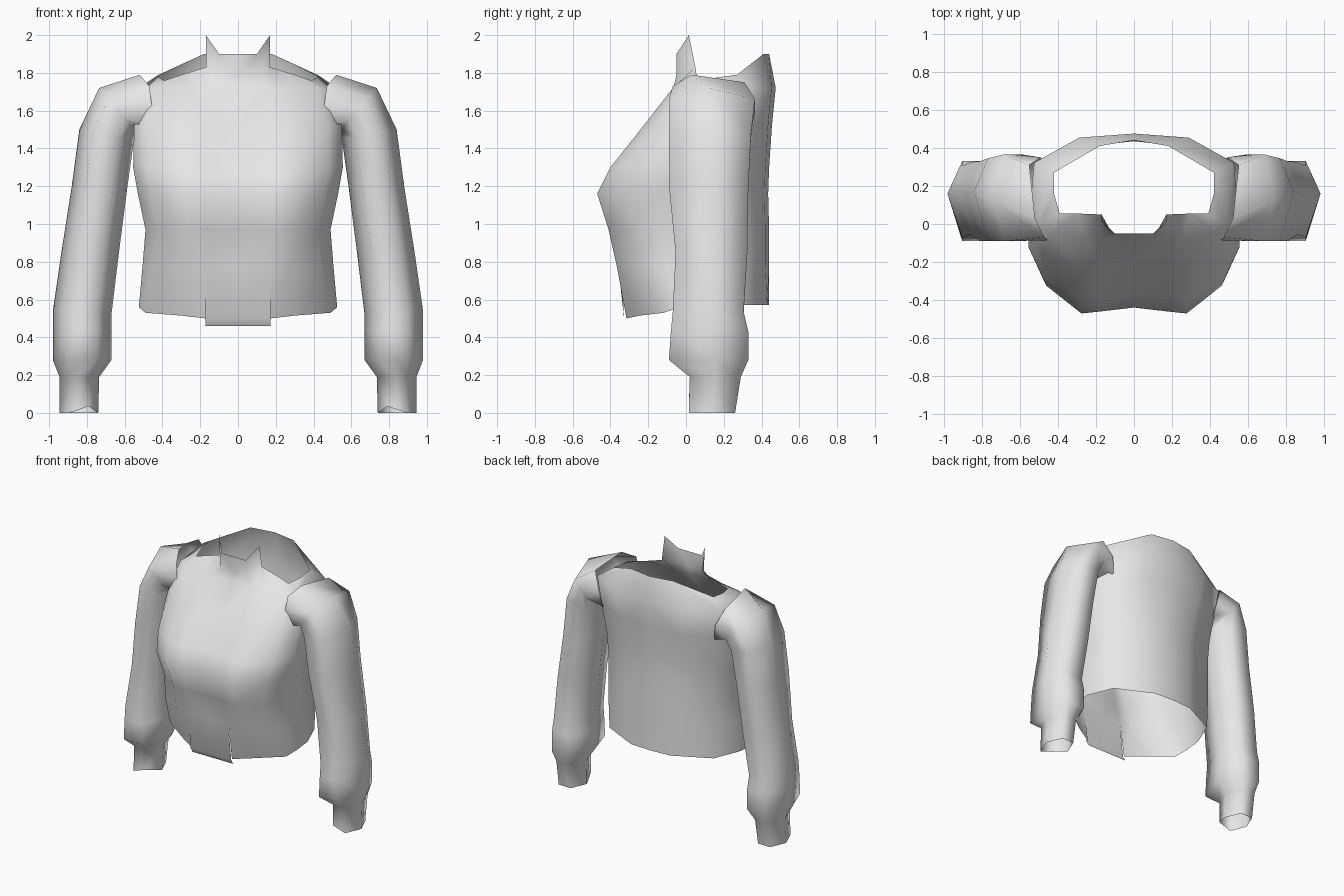
import bpy
import bmesh

cube = bpy.data.objects.get("Cube")
if cube:
    bpy.data.objects.remove(cube)

GREY = 0.8
cloth = bpy.data.materials.new("light grey cloth")
cloth.use_nodes = True
cloth.diffuse_color = (GREY, GREY, GREY, 1)
cloth.node_tree.nodes["Principled BSDF"].inputs["Base Color"].default_value = (GREY, GREY, GREY, 1)


def finish(bm, name):
    """Turn a half mesh into a smooth object mirrored across x."""
    bmesh.ops.recalc_face_normals(bm, faces=bm.faces)
    mesh = bpy.data.meshes.new(name)
    bm.to_mesh(mesh)
    bm.free()
    mesh.materials.append(cloth)
    for poly in mesh.polygons:
        poly.use_smooth = True
    obj = bpy.data.objects.new(name, mesh)
    bpy.context.scene.collection.objects.link(obj)
    mirror = obj.modifiers.new("mirror", "MIRROR")
    mirror.use_clip = True
    mirror.merge_threshold = 0.002
    return obj


def bridge(bm, lower, upper, closed=False):
    """Join two rows of vertices with quads."""
    count = len(lower)
    for i in range(count if closed else count - 1):
        j = (i + 1) % count
        bm.faces.new((lower[i], lower[j], upper[j], upper[i]))


def add_row(bm, points):
    return [bm.verts.new(p) for p in points]


# Bodice: half cross-section from centre front round to the side, then the back
MID_Y = 0.05
FRONT_SECTION = [(0, 0.94), (0.335, 0.98), (0.52, 1), (0.87, 0.72), (1, 0.38), (1, 0)]
# height, half width, front y, back y, half width of the back panel
BODY = [(0.78, 0.505, -0.367, 0.44, 0.445),
        (0.97, 0.49, -0.41, 0.44, 0.445),
        (1.16, 0.53, -0.47, 0.435, 0.45),
        (1.3, 0.555, -0.4, 0.44, 0.46),
        (1.52, 0.55, -0.225, 0.455, 0.5),
        (1.72, 0.49, -0.07, 0.475, 0.525)]
HEM = [(0.17, -0.315, 0.5), (0.3, -0.245, 0.515), (0.49, -0.12, 0.53),
       (0.525, -0.03, 0.56), (0.52, 0.1, 0.57), (0.44, 0.295, 0.57),
       (0.165, 0.43, 0.57), (0, 0.44, 0.57)]
NECKLINE = [(0, -0.05, 1.78), (0.115, -0.05, 1.79), (0.17, 0.05, 1.83),
            (0.3, 0.055, 1.79), (0.39, 0.055, 1.76), (0.42, 0.16, 1.775),
            (0.42, 0.27, 1.79), (0.18, 0.41, 1.9), (0, 0.44, 1.9)]

bm = bmesh.new()
rows = []
for z, width, front, back, panel in BODY:
    row = [(u * width, MID_Y + v * (front - MID_Y), z) for u, v in FRONT_SECTION]
    depth = back - MID_Y
    row += [(panel, MID_Y + 0.64 * depth, z),
            (1.5 * panel - 0.5, MID_Y + 0.95 * depth, z),
            (0, back, z)]
    rows.append(add_row(bm, row))
rows.append(add_row(bm, NECKLINE))
for lower, upper in zip(rows, rows[1:]):
    bridge(bm, lower, upper)
bridge(bm, add_row(bm, HEM), rows[0][1:])

# Front tab hanging between the two hem slits, tucked under at its end
tab_bend = add_row(bm, [(x, -0.328, 0.5) for x in (0, 0.172)])
tab_end = add_row(bm, [(x, -0.303, 0.46) for x in (0, 0.172)])
bridge(bm, tab_bend, rows[0][:2])
bridge(bm, tab_end, tab_bend)

# Standing collar with a pointed tip
collar = add_row(bm, [(0, -0.05, 1.9), (0.1, -0.05, 1.9), (0.17, 0.015, 2)])
bridge(bm, rows[-1][:3], collar)
finish(bm, "bodice")

# Sleeves: inner x, inner z, outer x, outer z, front y, back y, ridge y
SLEEVE = [(0.74, 0, 0.945, 0, 0.015, 0.26, 0.14),
          (0.735, 0.19, 0.945, 0.19, 0.02, 0.29, 0.15),
          (0.67, 0.28, 0.98, 0.28, -0.09, 0.33, 0.16),
          (0.67, 0.43, 0.98, 0.43, -0.08, 0.33, 0.16),
          (0.67, 0.52, 0.98, 0.54, -0.07, 0.305, 0.16),
          (0.63, 0.85, 0.935, 0.85, -0.055, 0.325, 0.15),
          (0.585, 1.2, 0.88, 1.2, -0.09, 0.33, 0.16),
          (0.55, 1.45, 0.84, 1.5, -0.09, 0.345, 0.17),
          (0.54, 1.49, 0.735, 1.72, -0.09, 0.365, 0.12)]
# Six-sided outline with a midpoint on the front and back; s is 1 at the front
OUTLINE = [(1, 0), (0.5, 1), (0, 1), (-0.5, 1), (-1, 0), (-0.5, -1), (0, -1), (0.5, -1)]
# Open shoulder edge wrapping over the bodice
SHOULDER = [(0.52, 0.03, 1.79), (0.47, -0.07, 1.73), (0.455, -0.085, 1.62),
            (0.5, -0.08, 1.52), (0.53, 0.1, 1.5), (0.47, 0.33, 1.5),
            (0.49, 0.35, 1.62), (0.55, 0.31, 1.75)]

bm = bmesh.new()
rings = []
for level, (xi, zi, xo, zo, front, back, ridge) in enumerate(SLEEVE):
    ring = []
    for c, s in OUTLINE:
        t = (c + 1) / 2
        x, z = xi + t * (xo - xi), zi + t * (zo - zi)
        y = {1: front, 0: ridge, -1: back}[s]
        if level == 0 and s == 1:       # cuff edge rises toward the inside
            z += 0.035 * (0.5 - c)
        ring.append((x, y, z))
    rings.append(add_row(bm, ring))
rings.append(add_row(bm, SHOULDER))
for lower, upper in zip(rings, rings[1:]):
    bridge(bm, lower, upper, closed=True)
finish(bm, "sleeves")
